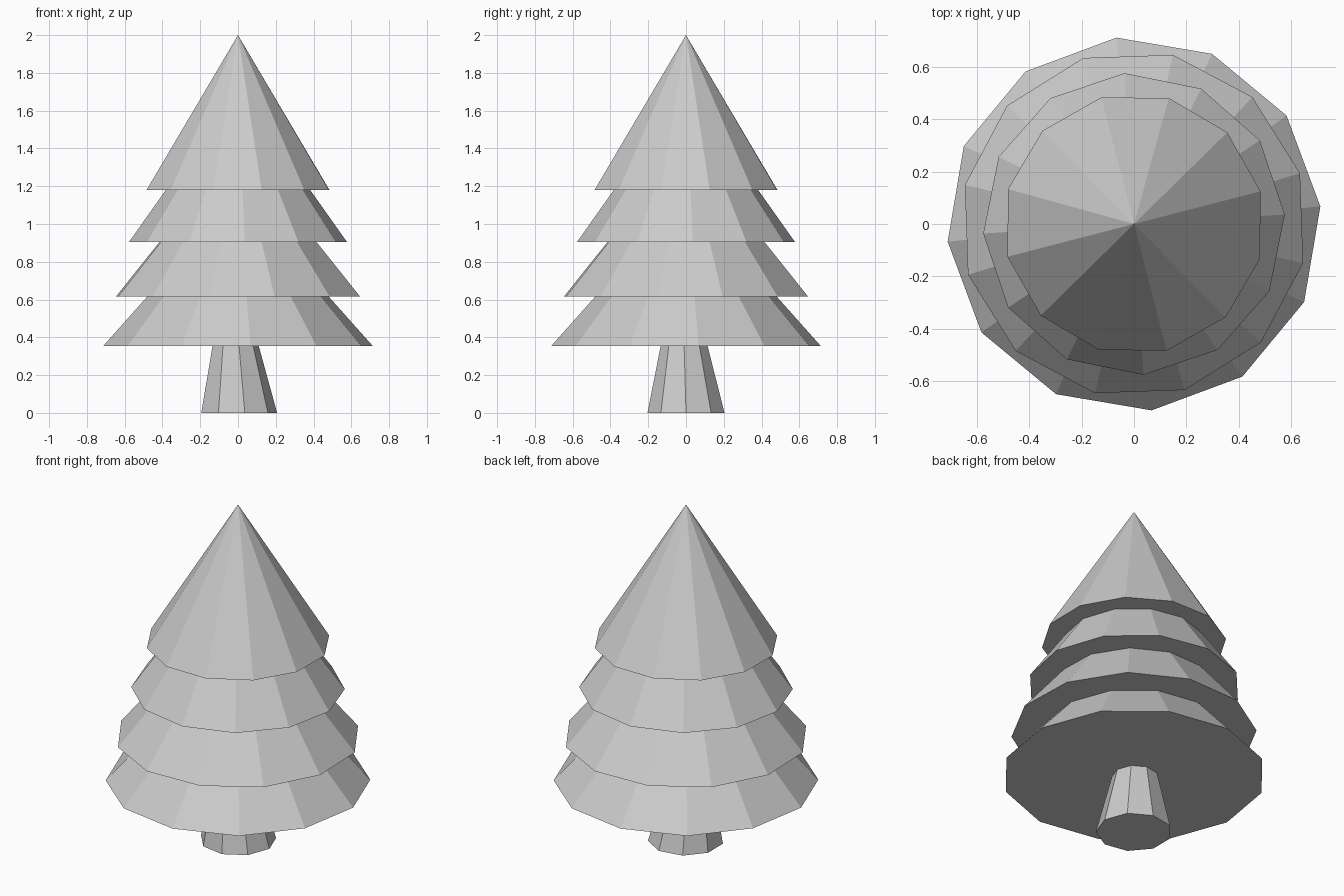
import bpy, bmesh
from math import sin, cos, radians, tau

if "Cube" in bpy.data.objects:
    bpy.data.objects.remove(bpy.data.objects["Cube"])


def ring(bm, sides, r, z, phase, cx=0.0, cy=0.0):
    return [bm.verts.new((cx + r * cos(phase + tau * i / sides),
                          cy + r * sin(phase + tau * i / sides), z))
            for i in range(sides)]


def finish(bm, name):
    bmesh.ops.recalc_face_normals(bm, faces=bm.faces)
    mesh = bpy.data.meshes.new(name)
    bm.to_mesh(mesh)
    bm.free()
    bpy.context.collection.objects.link(bpy.data.objects.new(name, mesh))


# foliage tiers: closed 12-sided cones, each twisted a little
def tier(name, r, z, height, degrees):
    bm = bmesh.new()
    base = ring(bm, 12, r, z, radians(degrees))
    apex = bm.verts.new((0, 0, z + height))
    bm.faces.new(base)
    for i in range(12):
        bm.faces.new((base[i], base[(i + 1) % 12], apex))
    finish(bm, name)


for n, (r, z, h, deg) in enumerate([(0.716, 0.355, 0.80, 5.4),
                                    (0.664, 0.615, 0.81, 17),
                                    (0.578, 0.905, 0.815, 3.6),
                                    (0.50, 1.18, 0.82, 14.5)]):
    tier(f"foliage_tier_{n + 1}", r, z, h, deg)

# trunk: nine sides, tapering and leaning slightly
bm = bmesh.new()
low = ring(bm, 9, 0.207, 0.0, 0.0)
high = ring(bm, 9, 0.118, 0.39, 0.0, -0.018, -0.011)
bm.faces.new(low)
bm.faces.new(high)
for i in range(9):
    j = (i + 1) % 9
    bm.faces.new((low[i], low[j], high[j], high[i]))
finish(bm, "trunk")
